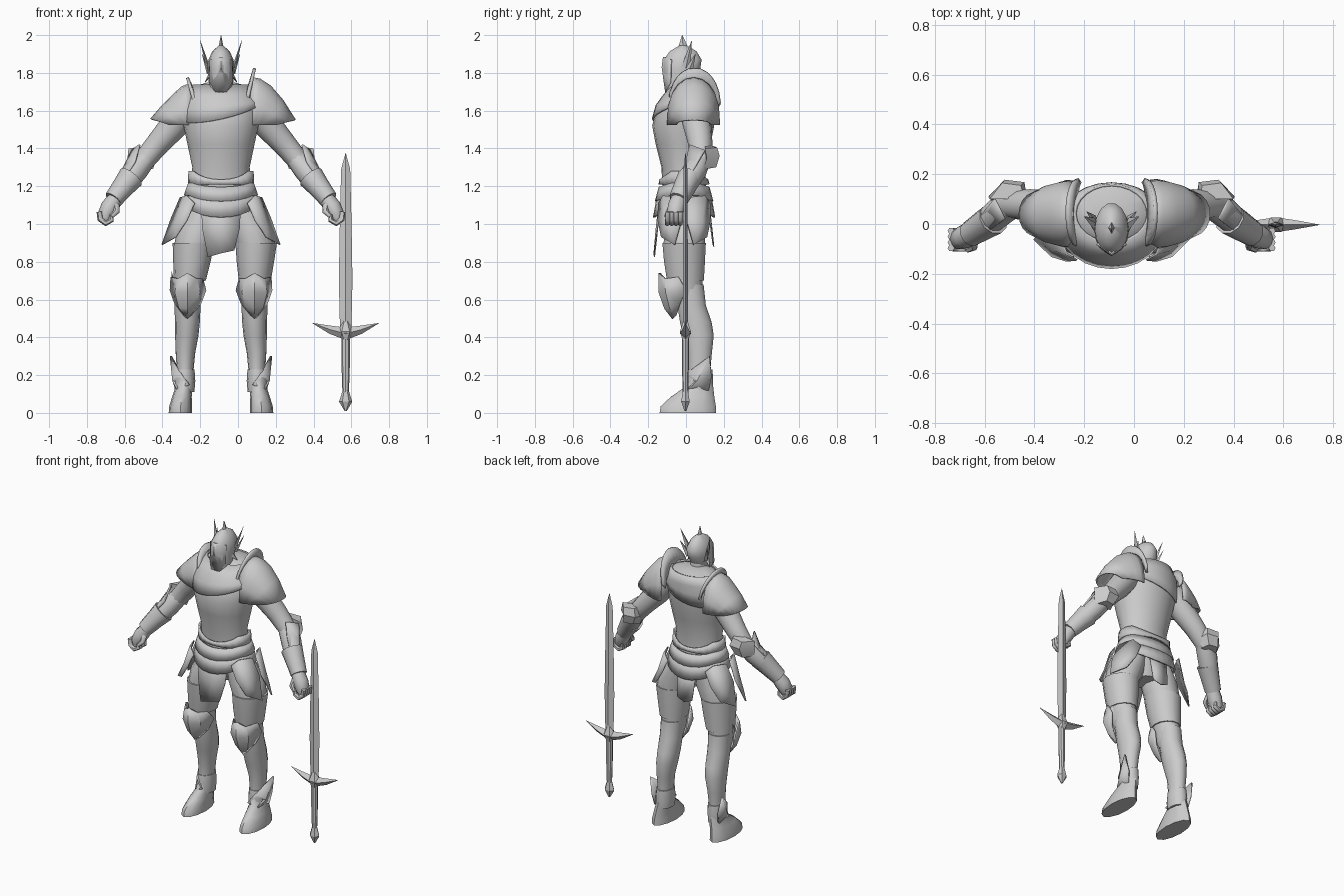
import bpy, bmesh, math
from mathutils import Vector

C = -0.09  # body centre line
TAU = math.tau
steel = bpy.data.materials.new("grey_steel")
steel.diffuse_color = (0.6, 0.6, 0.6, 1)


def mesh(name, verts, faces, thick=0, angle=40):
    bm = bmesh.new()
    vs = [bm.verts.new(v) for v in verts]
    for f in faces:
        bm.faces.new([vs[i] for i in f])
    bmesh.ops.remove_doubles(bm, verts=bm.verts, dist=1e-5)
    bmesh.ops.recalc_face_normals(bm, faces=bm.faces)
    me = bpy.data.meshes.new(name)
    bm.to_mesh(me)
    bm.free()
    me.materials.append(steel)
    ob = bpy.data.objects.new(name, me)
    bpy.context.collection.objects.link(ob)
    if thick:
        m = ob.modifiers.new("thickness", 'SOLIDIFY')
        m.thickness, m.offset = thick, 0
    bpy.ops.object.select_all(action='DESELECT')
    ob.select_set(True)
    bpy.context.view_layer.objects.active = ob
    bpy.ops.object.shade_smooth_by_angle(angle=math.radians(angle))
    return ob


def grid(name, rows, closed=False, caps=False, thick=0, angle=40):
    """Skin rows of points; closed wraps each row into a ring."""
    n = len(rows[0])
    faces = [(r*n + i, r*n + (i+1) % n, (r+1)*n + (i+1) % n, (r+1)*n + i)
             for r in range(len(rows)-1) for i in range(n if closed else n-1)]
    if caps:
        faces += [tuple(range(n)), tuple(range((len(rows)-1)*n, len(rows)*n))]
    return mesh(name, [p for r in rows for p in r], faces, thick, angle)


def body(s, p):
    return Vector((C + s*p[0], p[1], p[2]))


def loft(name, rings, s=1, n=14, flat=True, angle=40):
    """Rings are (x, y, z, radius across, radius in depth)."""
    pts = [body(s, r) for r in rings]
    rows = []
    for i, r in enumerate(rings):
        t = Vector((0, 0, 1)) if flat else (pts[min(i+1, len(pts)-1)] - pts[max(i-1, 0)]).normalized()
        u = Vector((0, 1, 0)).cross(t).normalized()
        v = t.cross(u)
        rows.append([pts[i] + u*r[3]*math.cos(TAU*k/n) + v*r[4]*math.sin(TAU*k/n) for k in range(n)])
    return grid(name, rows, True, True, 0, angle)


def band(name, rings, n=24, thick=0.01):
    """Open girdle; rings are (y, z, rx, ry, dip at front and back, sideways tilt)."""
    rows = []
    for y, z, rx, ry, dip, *tilt in rings:
        rows.append([body(1, (rx*math.cos(a), y + ry*math.sin(a),
                              z - dip*max(0, abs(math.sin(a))*2 - 1) + sum(tilt)*math.cos(a)))
                     for a in (TAU*k/n for k in range(n))])
    return grid(name, rows, True, False, thick)


def fan(name, s, middle, outline, thick=0.008):
    """Plate with a raised middle point."""
    pts = [body(s, p) for p in [middle] + outline]
    n = len(outline)
    return mesh(name, pts, [(0, i+1, (i+1) % n + 1) for i in range(n)], thick, 30)


def spike(name, s, base, tip, w, d):
    return loft(name, [(*base, w, d), (*tip, 0.001, 0.001)], s, 4, False, 20)


# Torso and cuirass
loft("torso", [(.01, 0, 0.96, 0.07, 0.08), (0, -.005, 1.04, .15, .105), (0, -.01, 1.2, .16, .115),
               (0, -.015, 1.3, .152, .115), (0, -.015, 1.42, .177, .145), (0, -.015, 1.52, .198, .164),
               (0, 0, 1.6, .207, .158), (0, .02, 1.67, .19, .135), (0, .045, 1.73, .14, .11),
               (0, .04, 1.75, .07, .06)], n=20)
band("chest_mantle", [(-.008, 1.575, .207, .168, .02, .045), (.003, 1.625, .21, .16, 0, .02),
                      (.02, 1.675, .196, .142, 0), (.042, 1.735, .145, .115, 0)])
band("collar", [(.0, 1.68, .12, .12, .0), (-.015, 1.715, .075, .08, .03)])
# Belt layers
band("corset", [(-.012, 1.28, .168, .125, .045), (-.01, 1.2, .17, .13, -.01)])
band("upper_belt", [(-.01, 1.215, .17, .13, .02), (-.01, 1.15, .192, .15, .03)])
band("lower_belt", [(-.01, 1.165, .18, .142, .03), (-.01, 1.085, .203, .16, .05)])
# Hanging cloths
grid("front_cloth", [[body(1, p) for p in r] for r in (
    [(-.105, -.125, 1.13), (0, -.14, 1.13), (.105, -.125, 1.13)],
    [(-.1, -.15, .98), (0, -.157, .98), (.1, -.15, .98)],
    [(-.07, -.167, .825), (0, -.169, .845), (.07, -.167, .86)])], thick=.006)
grid("back_cloth", [[body(1, p) for p in r] for r in (
    [(-.07, .115, 1.1), (0, .125, 1.08), (.07, .115, 1.1)],
    [(-.055, .142, .9), (0, .147, .88), (.055, .142, .9)])], thick=.006)

# Helmet
loft("neck", [(0, .0, 1.64, .06, .06), (0, -.02, 1.8, .05, .06)])
loft("helmet", [(0, -.06, 1.685, .056, .05), (0, -.045, 1.74, .064, .07), (0, -.022, 1.82, .07, .1),
                (0, -.018, 1.87, .067, .103), (0, -.015, 1.915, .045, .072), (0, -.015, 1.945, .012, .02)])
fan("visor", 1, (0, -.125, 1.83), [(-.058, -.078, 1.87), (0, -.118, 1.885), (.058, -.078, 1.87),
                                   (.058, -.082, 1.75), (.03, -.107, 1.7), (-.03, -.107, 1.7), (-.058, -.082, 1.75)])
spike("crest", 1, (0, -.015, 1.925), (0, -.02, 2.0), .016, .03)

for s, side in ((1, "right"), (-1, "left")):
    # Helmet fins
    for i, (tip, base) in enumerate((((.11, .03, 1.97), (.068, .0, 1.83)),
                                     ((.1, .05, 1.9), (.066, .01, 1.8)),
                                     ((.085, .0, 1.75), (.058, -.02, 1.79)))):
        spike(f"{side}_helmet_fin_{i}", s, base, tip, .01, .025)

    # Shoulder guard: sloping arches, with a raised crescent beside the neck
    h, top = (.205, 1.825) if s > 0 else (.185, 1.775)
    stations = [(.155, 1.775, .133), (.205, 1.765, .136), (.26, 1.73, .13), (.325, 1.655, .116), (.392, 1.55, .09)]
    if s < 0:
        stations = [(.155, 1.745, .13), (.205, 1.725, .132), (.25, 1.685, .126), (.31, 1.625, .114), (.37, 1.555, .09)]
    rows = []
    for i, (x, zt, d) in enumerate(stations):
        row = []
        for k in range(11):
            a = math.pi*k/10
            q = math.sin(a)**.75
            row.append(body(s, (x - .1*(1 - q)*i/4, .04 - d*math.cos(a), 1.525 + (zt - 1.525)*q)))
        rows.append(row)
    grid(f"{side}_shoulder_guard", rows, thick=.01)
    low, high = [], []
    for k in range(13):
        a = math.pi*(.04 + .92*k/12)
        q = math.sin(a)
        low.append(body(s, (.125 + .02*q, .04 - .125*math.cos(a), 1.57 + (h-.06)*q**.6)))
        high.append(body(s, (.135 + .043*q, .045 - .138*math.cos(a), 1.6 + (top-1.6)*q**.8)))
    grid(f"{side}_shoulder_crescent", [low, high], thick=.016)

    # Arm, forearm guard and elbow
    loft(f"{side}_upper_arm", [(.17, .04, 1.63, .08, .085), (.25, .06, 1.52, .075, .075),
                               (.33, .075, 1.43, .064, .065), (.405, .08, 1.34, .057, .057),
                               (.44, .06, 1.29, .05, .05)], s, 12, False)
    loft(f"{side}_forearm", [(.385, .085, 1.36, .052, .052), (.45, .05, 1.285, .064, .062),
                             (.51, .0, 1.205, .056, .056), (.565, -.04, 1.125, .04, .044)], s, 10, False)
    loft(f"{side}_wrist_cuff", [(.475, .02, 1.25, .07, .064), (.515, -.005, 1.2, .06, .06),
                                (.57, -.04, 1.13, .05, .052)], s, 10, False)
    grid(f"{side}_elbow_guard", [[body(s, p) for p in r] for r in (
        [(.35, .1, 1.42), (.365, .155, 1.41), (.44, .165, 1.405), (.49, .1, 1.4)],
        [(.34, .1, 1.35), (.35, .168, 1.36), (.43, .178, 1.36), (.495, .11, 1.35)],
        [(.36, .1, 1.29), (.38, .15, 1.3), (.44, .16, 1.3), (.48, .09, 1.29)])], True, True, angle=30)
    fan(f"{side}_arm_plate", s, (.487, .055, 1.335), [(.43, .02, 1.42), (.47, .1, 1.39),
        (.53, .03, 1.27), (.51, -.04, 1.24), (.455, .0, 1.33)], .01)

    # Fist with curled fingers
    loft(f"{side}_palm", [(.555, -.035, 1.14, .04, .042), (.59, -.05, 1.09, .047, .048),
                          (.612, -.06, 1.045, .042, .044), (.615, -.065, 1.012, .02, .03)], s, 10, False)
    for i in range(4):
        y = -.097 + .023*i
        loft(f"{side}_finger_{i}", [(.645, y, 1.065, .014, .014), (.64, y, 1.025, .015, .014),
             (.61, y-.002, 1.003, .015, .014), (.58, y-.002, 1.02, .014, .013),
             (.582, y, 1.05, .009, .009)], s, 6, False, 60)
    loft(f"{side}_thumb", [(.555, -.07, 1.1, .018, .017), (.553, -.093, 1.065, .016, .015),
                           (.58, -.105, 1.04, .011, .011)], s, 6, False, 60)

    # Hip plates
    for d, place in ((-1, "front"), (1, "rear")):
        o = .01
        fan(f"{side}_{place}_hip_plate", s, (.235, d*.095 - o, 1.01),
            [(.14, d*.135 - o, 1.11), (.18, d*.11 - o, 1.15), (.215, d*.02 - o, 1.14),
             (.262, d*.01 - o, 1.03), (.312, d*.05 - o, .89), (.24, d*.12 - o, .93), (.18, d*.138 - o, 1.02)])

    # Legs; the left hip sits closer to the centre line
    m = 0 if s > 0 else -.04
    loft(f"{side}_thigh", [(.11 + m/2, .0, 1.08, .075, .1), (.155 + m, -.005, .98, .115, .112),
                           (.187 + m, -.01, .88, .103, .112), (.181 + m/2, -.005, .75, .085, .1),
                           (.175, .0, .64, .072, .085), (.175, .02, .56, .06, .07)], s)
    loft(f"{side}_thigh_armour", [(.186 + m, -.01, .9, .11, .118), (.182 + m*.7, -.008, .8, .099, .111),
                                  (.179 + m*.35, -.003, .7, .085, .1)], s, 14)
    loft(f"{side}_shin", [(.175, .02, .68, .07, .075), (.177, .03, .57, .069, .077), (.178, .052, .48, .066, .086),
                          (.181, .066, .41, .062, .083), (.188, .072, .32, .052, .067),
                          (.19, .07, .22, .044, .06), (.19, .07, .12, .045, .06)], s)
    # Knee guard with an outer point
    grid(f"{side}_knee_guard", [[body(s, p) for p in r] for r in (
        [(.1, -.055, .71), (.13, -.11, .71), (.178, -.14, .74), (.226, -.11, .71), (.262, -.04, .72)],
        [(.083, -.01, .65), (.115, -.105, .64), (.178, -.14, .64), (.24, -.105, .64), (.266, .0, .65)],
        [(.11, -.03, .58), (.135, -.085, .56), (.178, -.11, .555), (.22, -.085, .56), (.242, -.03, .58)],
        [(.16, -.05, .52), (.17, -.06, .51), (.178, -.068, .5), (.186, -.06, .51), (.195, -.05, .52)])],
        thick=.012, angle=30)
    spike(f"{side}_knee_spike", s, (.25, -.03, .66), (.262, .01, .75), .012, .03)
    # Boot
    loft(f"{side}_boot", [(.215, .01, 0, .062, .15), (.214, .012, .035, .06, .146), (.207, .035, .085, .052, .115),
                          (.198, .065, .13, .046, .08), (.19, .07, .2, .046, .068)], s, 12)
    loft(f"{side}_ankle_cuff", [(.193, .07, .11, .052, .07), (.192, .07, .17, .056, .074),
                                (.19, .072, .23, .05, .068)], s, 12)
    fan(f"{side}_ankle_fin", s, (.252, .06, .17), [(.17, -.014, .15), (.215, .005, .21), (.265, .125, .3),
                                                   (.245, .135, .19), (.235, .12, .12), (.23, .01, .12)], .012)


# Sword, pointing upward beside the hand
def sword_part(name, rings, n=4):
    return loft(name, [(.57 - C, -.003, z, w, d) for z, w, d in rings], 1, n, True, 20)


sword_part("blade", [(.44, .03, .013), (.7, .036, .013), (1.0, .031, .012), (1.29, .024, .01), (1.375, .001, .001)])
sword_part("grip", [(.1, .017, .015), (.25, .022, .018), (.4, .022, .018)], 8)
sword_part("pommel", [(.01, .006, .006), (.06, .035, .026), (.125, .014, .014)], 6)
sword_part("guard_core", [(.37, .012, .012), (.43, .042, .034), (.49, .014, .012)], 6)
for s, side in ((1, "right"), (-1, "left")):
    loft(f"{side}_guard_wing", [(.57 - C + s*x, -.003, z, r, q) for x, z, r, q in
         ((0, .42, .032, .03), (.08, .44, .022, .018), (.175, .475, .001, .001))], 1, 4, False, 20)
